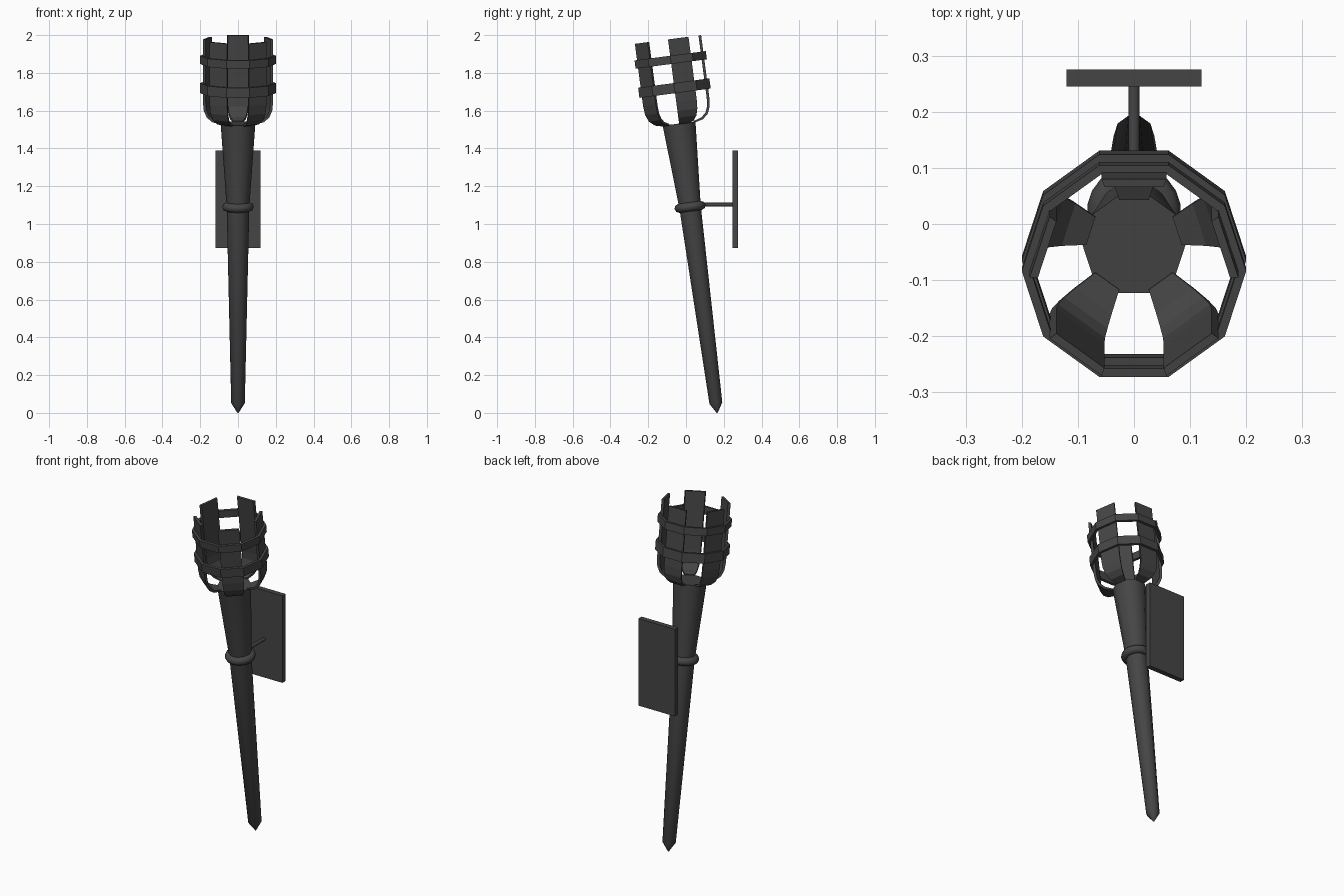
import bpy, bmesh, math
from mathutils import Matrix, Vector

if "Cube" in bpy.data.objects:
    bpy.data.objects.remove(bpy.data.objects["Cube"])

iron = bpy.data.materials.new("dark_iron")
iron.diffuse_color = (0.06, 0.06, 0.06, 1)
iron.use_nodes = True
iron.node_tree.nodes["Principled BSDF"].inputs["Base Color"].default_value = iron.diffuse_color

# Torch axis leans forward: local z runs up the shaft from its tip
LEAN = Matrix.Translation((0, 0.165, 0)) @ Matrix.Rotation(math.radians(7.5), 4, 'X')
SIDES = 10


def finish(name, bm, matrix=None, smooth=None):
    bmesh.ops.recalc_face_normals(bm, faces=bm.faces)
    me = bpy.data.meshes.new(name)
    bm.to_mesh(me)
    bm.free()
    if matrix:
        me.transform(matrix)
    me.materials.append(iron)
    ob = bpy.data.objects.new(name, me)
    bpy.context.collection.objects.link(ob)
    if smooth:
        bpy.context.view_layer.objects.active = ob
        ob.select_set(True)
        bpy.ops.object.shade_smooth_by_angle(angle=math.radians(smooth))
        ob.select_set(False)
    return ob


def lathe(profile, sides=SIDES, closed=False, caps=False):
    """Spin (radius, height) points, with a flat side facing +y."""
    bm = bmesh.new()
    rings = []
    for r, z in profile:
        ring = []
        for i in range(sides):
            a = math.pi / 2 + (i - 0.5) * math.tau / sides
            ring.append(bm.verts.new((r * math.cos(a), r * math.sin(a), z)))
        rings.append(ring)
    pairs = list(zip(rings, rings[1:] + rings[:1]))
    for lo, hi in pairs if closed else pairs[:-1]:
        for i in range(sides):
            j = (i + 1) % sides
            bm.faces.new((lo[i], lo[j], hi[j], hi[i]))
    if caps:
        bm.faces.new(rings[0][::-1])
        bm.faces.new(rings[-1])
    return bm


# Tapered shaft with pointed foot
finish("shaft", lathe([(0.003, 0), (0.036, 0.052), (0.06, 1.10), (0.092, 1.545)], caps=True),
       LEAN, 40)

# Rounded collar round the shaft
collar = [(0.06 + 0.024 * math.cos(t * math.tau / 8), 1.10 + 0.024 * math.sin(t * math.tau / 8))
          for t in range(8)]
finish("collar", lathe(collar, 20, closed=True), LEAN, 50)

# Five basket slats: every second side of one curved cup, thickened inwards
outer = [(0.085, 1.539), (0.135, 1.551), (0.165, 1.576), (0.181, 1.612), (0.186, 1.66), (0.186, 1.994)]
inner = [(0.085, 1.549), (0.129, 1.563), (0.153, 1.584), (0.167, 1.615), (0.171, 1.66), (0.171, 1.994)]
for k in range(SIDES // 2):
    bm = bmesh.new()
    half = math.pi / SIDES
    loops = []
    for r, z in outer + inner[::-1]:
        loops.append([bm.verts.new((s * r * math.sin(half), r * math.cos(half), z)) for s in (-1, 1)])
    n = len(loops)
    for i in range(n):
        a, b = loops[i], loops[(i + 1) % n]
        bm.faces.new((a[0], a[1], b[1], b[0]))
    for i in range(n // 2 - 1):
        a, b, c, d = loops[i], loops[i + 1], loops[n - 2 - i], loops[n - 1 - i]
        for s in (0, 1):
            bm.faces.new((a[s], b[s], c[s], d[s]))
    turn = Matrix.Rotation(k * math.tau / 5, 4, 'Z')
    finish(f"basket_slat_{k + 1}", bm, LEAN @ turn)

# Two flat hoops holding the slats
for name, z, h in (("lower_hoop", 1.734, 0.027), ("upper_hoop", 1.885, 0.022)):
    finish(name, lathe([(0.2, z - h), (0.2, z + h), (0.184, z + h), (0.184, z - h)], closed=True), LEAN)

# Wall bracket rod
bm = bmesh.new()
bmesh.ops.create_cone(bm, cap_ends=True, segments=10, radius1=0.01, radius2=0.01, depth=0.19)
finish("bracket_rod", bm,
       Matrix.Translation((0, 0.165, 1.103)) @ Matrix.Rotation(math.pi / 2, 4, 'X'), 40)

# Wall plate
bm = bmesh.new()
bmesh.ops.create_cube(bm, size=1)
bmesh.ops.scale(bm, vec=Vector((0.24, 0.03, 0.516)), verts=bm.verts)
finish("wall_plate", bm, Matrix.Translation((0, 0.26, 1.132)))
